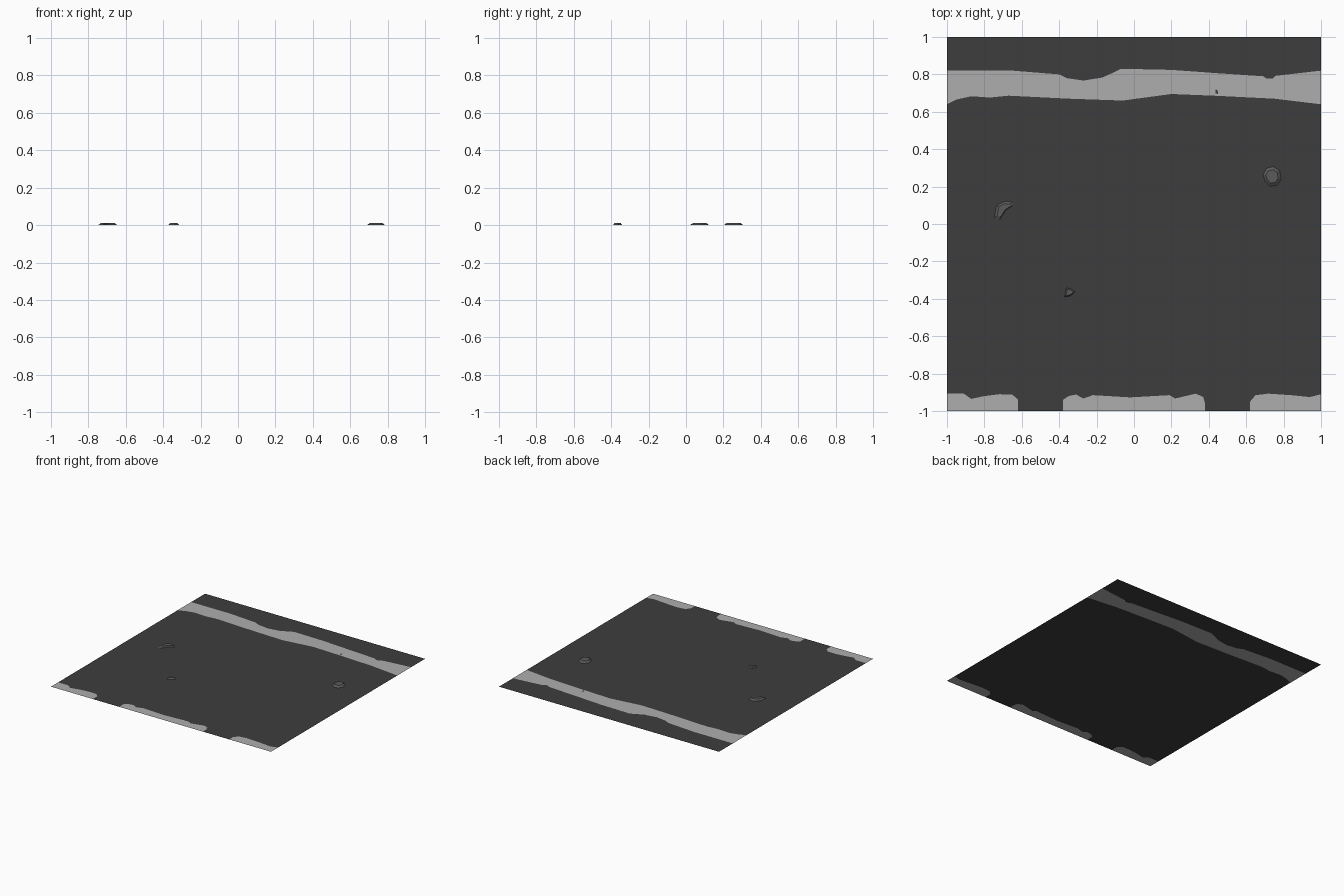
import bpy, bmesh
from mathutils import Vector

if "Cube" in bpy.data.objects:
    bpy.data.objects.remove(bpy.data.objects["Cube"])


def material(name, rgb):
    m = bpy.data.materials.new(name)
    m.diffuse_color = (*rgb, 1)
    m.use_nodes = True
    m.node_tree.nodes["Principled BSDF"].inputs["Base Color"].default_value = m.diffuse_color
    return m


ASPHALT = material("dark asphalt", (0.047, 0.047, 0.047))
PAINT = material("worn road paint", (0.42, 0.42, 0.42))
STONE = material("grey stone", (0.105, 0.105, 0.105))


def finish(name, bm, mats):
    me = bpy.data.meshes.new(name)
    bm.to_mesh(me)
    bm.free()
    for m in mats:
        me.materials.append(m)
    ob = bpy.data.objects.new(name, me)
    bpy.context.collection.objects.link(ob)


def plate(name, outline, mat, z=0.0):
    """Flat upward-facing patch from an outline."""
    bm = bmesh.new()
    f = bm.faces.new([bm.verts.new((x, y, z)) for x, y in outline])
    f.normal_update()
    if f.normal.z < 0:
        f.normal_flip()
    bmesh.ops.triangulate(bm, faces=[f])
    finish(name, bm, [mat])


def stone(name, outline, height=0.012, inset=0.68):
    """Low pebble: ground outline bevelled in to a smaller flat top."""
    bm = bmesh.new()
    c = sum((Vector(p) for p in outline), Vector((0, 0))) / len(outline)
    low = [bm.verts.new((x, y, 0)) for x, y in outline]
    top = [bm.verts.new((*(c + (Vector(p) - c) * inset), height)) for p in outline]
    n = len(low)
    for i in range(n):
        j = (i + 1) % n
        bm.faces.new((low[i], low[j], top[j], top[i]))
    bm.faces.new(top)
    bmesh.ops.recalc_face_normals(bm, faces=bm.faces)
    if max(bm.faces, key=lambda f: len(f.verts)).normal.z < 0:
        bmesh.ops.reverse_faces(bm, faces=bm.faces)
    finish(name, bm, [STONE])


# Worn edges of the long edge line
line_back = [(-1, .82), (-.65, .82), (-.4, .8), (-.36, .78), (-.27, .767), (-.17, .783),
             (-.11, .81), (-.07, .83), (.2, .824), (.45, .806), (.69, .79), (.71, .777),
             (.74, .777), (.755, .792), (1, .82)]
line_front = [(-1, .64), (-.95, .665), (-.87, .683), (-.77, .676), (-.67, .686), (-.35, .67),
              (-.06, .66), (.2, .695), (.45, .685), (.75, .67), (1, .64)]

# Worn top edges of the dashes on the front border
dash_left = [(-1, -.907), (-.91, -.907), (-.87, -.935), (-.8, -.92), (-.72, -.91),
             (-.65, -.912), (-.62, -.94), (-.62, -1)]
dash_mid = [(-.38, -1), (-.38, -.94), (-.35, -.92), (-.31, -.912), (-.27, -.933), (-.22, -.915),
            (-.02, -.927), (.19, -.915), (.22, -.933), (.33, -.907), (.37, -.925), (.38, -.96), (.38, -1)]
dash_right = [(.62, -1), (.62, -.95), (.65, -.915), (.72, -.907), (.85, -.916), (.94, -.925), (1, -.91)]

# Road surface and painted line share their borders
plate("road_verge", line_back + [(1, 1), (-1, 1)], ASPHALT)
plate("edge_line", line_front + line_back[::-1], PAINT)
plate("road_surface", dash_left + dash_mid + dash_right + line_front[::-1], ASPHALT)
plate("dash_left", dash_left + [(-1, -1)], PAINT)
plate("dash_middle", dash_mid, PAINT)
plate("dash_right", dash_right + [(1, -1)], PAINT)
plate("paint_chip", [(.435, .70), (.45, .693), (.447, .715), (.437, .72)], ASPHALT, 0.0005)

# Loose stones
stone("stone_left", [(-.748, .03), (-.72, .02), (-.685, .075), (-.645, .1), (-.65, .118),
                     (-.69, .122), (-.735, .098)])
stone("stone_right", [(.69, .265), (.71, .298), (.745, .307), (.778, .287), (.787, .24),
                      (.765, .207), (.725, .202), (.7, .23)])
stone("stone_small", [(-.372, -.39), (-.362, -.342), (-.335, -.347), (-.315, -.362), (-.34, -.385)])
